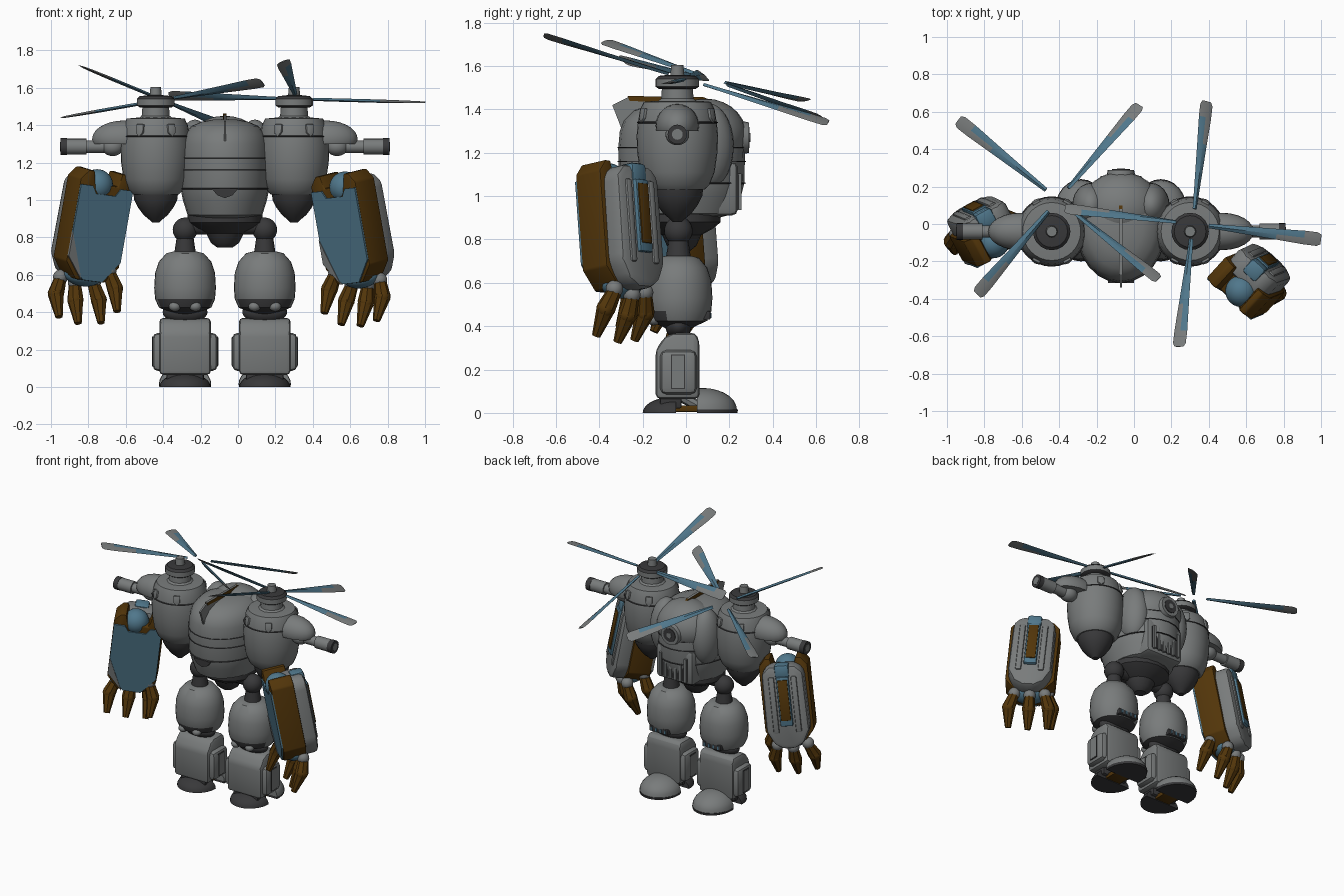
import bpy, bmesh, math
from mathutils import Matrix, Vector

cube = bpy.data.objects.get("Cube")
if cube:
    bpy.data.objects.remove(cube)


def material(name, rgb):
    m = bpy.data.materials.new(name)
    m.use_nodes = True
    m.diffuse_color = (*rgb, 1)
    m.node_tree.nodes["Principled BSDF"].inputs["Base Color"].default_value = (*rgb, 1)
    return m


MATS = [material("armour grey", (.19, .2, .2)), material("dark metal", (.04, .04, .042)),
        material("steel blue", (.08, .185, .26)), material("rust brown", (.085, .036, .003))]
GREY, DARK, BLUE, BROWN = range(4)
MID = -0.07   # symmetry plane of the body
made = []


def spin(degrees, axis):
    return Matrix.Rotation(math.radians(degrees), 4, axis)


def finish(name, bm, mat, matrix=None, bevel=0):
    """mat is a colour index, or a rule taking a face in local space."""
    bmesh.ops.recalc_face_normals(bm, faces=bm.faces)
    if bevel:
        bmesh.ops.bevel(bm, geom=bm.edges[:], offset=bevel, segments=2, affect='EDGES', profile=.5)
    bm.normal_update()
    for f in bm.faces:
        f.material_index = mat(f) if callable(mat) else mat
    if matrix:
        bm.transform(matrix)
    me = bpy.data.meshes.new(name)
    bm.to_mesh(me)
    bm.free()
    for m in MATS:
        me.materials.append(m)
    ob = bpy.data.objects.new(name, me)
    bpy.context.collection.objects.link(ob)
    made.append(ob)


def loft(name, rings, mat, matrix=None):
    bm = bmesh.new()
    loops = [[bm.verts.new(p) for p in ring] for ring in rings]
    n = len(loops[0])
    for a, b in zip(loops, loops[1:]):
        for i in range(n):
            j = (i + 1) % n
            bm.faces.new((a[i], a[j], b[j], b[i]))
    bm.faces.new(loops[0])
    bm.faces.new(loops[-1])
    finish(name, bm, mat, matrix)


def lathe(name, profile, loc, mat, sy=1, sides=32, matrix=None):
    turn = [(math.cos(2 * math.pi * i / sides), math.sin(2 * math.pi * i / sides)) for i in range(sides)]
    rings = [[(loc[0] + r * c, loc[1] + r * s * sy, loc[2] + z) for c, s in turn] for r, z in profile]
    loft(name, rings, mat, matrix)


def rod(name, a, b, ra, rb, mat, sides=16, matrix=None):
    a, b = Vector(a), Vector(b)
    m = Matrix.Translation(a) @ (b - a).to_track_quat('Z', 'Y').to_matrix().to_4x4()
    lathe(name, [(ra, 0), (rb, (b - a).length)], (0, 0, 0), mat, 1, sides, matrix @ m if matrix else m)


def ball(name, loc, radii, mat, matrix=None, cuts=()):
    bm = bmesh.new()
    bmesh.ops.create_uvsphere(bm, u_segments=24, v_segments=14, radius=1)
    bm.transform(Matrix.Translation(loc) @ Matrix.Diagonal((*radii, 1)))
    for co, no in cuts:   # remove the side the normal points to, then cap
        bmesh.ops.bisect_plane(bm, geom=bm.verts[:] + bm.edges[:] + bm.faces[:],
                               plane_co=co, plane_no=no, clear_outer=True)
        bmesh.ops.holes_fill(bm, edges=[e for e in bm.edges if e.is_boundary])
    finish(name, bm, mat, matrix)


def box(name, lo, hi, mat, bevel=0, matrix=None):
    bm = bmesh.new()
    bmesh.ops.create_cube(bm, size=1)
    lo, hi = Vector(lo), Vector(hi)
    bm.transform(Matrix.Translation((lo + hi) / 2) @ Matrix.Diagonal((*(hi - lo), 1)))
    finish(name, bm, mat, matrix, bevel)


def slab(name, outline, y0, y1, mat, bevel=0, matrix=None):
    """Outline in x and z, extruded along y."""
    bm = bmesh.new()
    f = bm.faces.new([bm.verts.new((x, y0, z)) for x, z in outline])
    ext = bmesh.ops.extrude_face_region(bm, geom=[f])['geom']
    bmesh.ops.translate(bm, vec=(0, y1 - y0, 0), verts=[v for v in ext if isinstance(v, bmesh.types.BMVert)])
    finish(name, bm, mat, matrix, bevel)


# Torso: barrel, seams, face, porthole, grille, fin
lathe("torso", [(.14, .9), (.2, .92), (.225, 1), (.237, 1.06), (.24, 1.22), (.234, 1.3), (.218, 1.35),
                (.18, 1.395), (.12, 1.42), (.06, 1.43), (.01, 1.432)], (MID, -.02, 0), GREY, 1.22, 24)
for z in (1.06, 1.16, 1.225):
    lathe("torso_seam", [(.234, z - .004), (.243, z - .0015), (.243, z + .0015), (.234, z + .004)],
          (MID, -.02, 0), DARK, 1.22, 24)
ball("torso_face", (MID, .09, 1.28), (.21, .19, .17), GREY)
for s in (-1, 1):
    ball("torso_cheek", (MID + s * .16, .1, 1.23), (.1, .12, .2), GREY)
rod("porthole_ring", (MID, .2, 1.27), (MID, .29, 1.27), .09, .07, GREY, 20)
rod("porthole_glass", (MID, .28, 1.27), (MID, .294, 1.27), .048, .048, DARK, 20)
rod("porthole_hub", (MID, .28, 1.27), (MID, .298, 1.27), .024, .02, GREY, 12)
box("jaw", (MID - .15, 0, .91), (MID + .15, .24, 1.16), GREY, .03)
box("grille_back", (MID - .115, .2, .94), (MID + .115, .244, 1.1), DARK)
for i in range(6):
    x = MID - .1 + i * .04
    box("grille_bar", (x - .009, .23, .935), (x + .009, .257, 1.105), GREY)
slab("rear_vent", [(MID - .07, 1.06), (MID + .07, 1.06), (MID + .04, 1.025), (MID, 1.01), (MID - .04, 1.025)],
     -.315, -.295, DARK)
to_yz = Matrix.Translation((MID, 0, 0)) @ spin(90, 'Z')
slab("fin", [(-.27, 1.455), (-.34, 1.42), (-.27, 1.24), (0, 1.2), (.17, 1.3), (.12, 1.44)], -.006, .006, GREY, 0, to_yz)
slab("fin_edge", [(-.26, 1.44), (-.27, 1.462), (.08, 1.457), (.17, 1.42), (.1, 1.42)], -.009, .009,
     lambda f: GREY if f.normal.z > .95 else BROWN, 0, to_yz)

# Pelvis
lathe("pelvis", [(.2, .94), (.2, .88), (.16, .85), (.1, .82), (.075, .77), (.04, .745)], (MID, -.02, 0), DARK, .9, 16)
rod("hip_axle", (MID - .21, -.035, .86), (MID + .21, -.035, .86), .045, .045, DARK)

for s in (-1, 1):
    # Engine pod with shoulder gun
    px, py = MID + s * .37, -.04
    lathe("pod", [(.1, 1.44), (.155, 1.435), (.172, 1.4), (.182, 1.34), (.188, 1.28), (.185, 1.2),
                  (.172, 1.11), (.15, 1.055), (.125, 1.03)], (px, py, 0), GREY)
    lathe("pod_seam", [(.18, 1.335), (.187, 1.338), (.187, 1.342), (.18, 1.345)], (px, py, 0), DARK)
    lathe("pod_tail", [(.12, 1.04), (.115, 1.0), (.095, .96), (.065, .92), (.035, .895), (.02, .88)],
          (px, py, 0), DARK, 1, 16)
    for a in (-28, 28, 152, 208):
        m = Matrix.Translation((px, py, 1.37)) @ spin(a, 'Z') @ Matrix.Translation((0, -.18, 0)) @ spin(-10, 'X')
        slab("pod_badge", [(-.022, .035), (.022, .035), (.022, -.01), (0, -.035), (-.022, -.01)],
             -.008, .01, GREY, .004, m)
    ball("shoulder_cowl", (px + s * .17, py, 1.325), (.17, .1, .1), GREY, None,
         [((0, 0, 1.3), (0, 0, -1))])
    ball("gun_socket", (px + s * .23, py, 1.285), (.06, .055, .05), GREY)
    rod("gun_barrel", (px + s * .2, py, 1.285), (px + s * .4, py, 1.285), .033, .033, GREY)
    rod("gun_sleeve", (px + s * .37, py, 1.285), (px + s * .48, py, 1.285), .043, .043, GREY)
    rod("gun_muzzle", (px + s * .475, py, 1.285), (px + s * .51, py, 1.285), .045, .045, DARK)
    rod("gun_bore", (px + s * .5, py, 1.285), (px + s * .512, py, 1.285), .025, .025, GREY)

    # Rotor hub and tilted blades, pitched opposite ways on the two sides
    lathe("rotor_neck", [(.1, 1.43), (.075, 1.45), (.07, 1.51)], (px, py, 0), GREY, 1, 12)
    lathe("rotor_cap", [(.085, 1.495), (.1, 1.505), (.1, 1.54), (.085, 1.555), (.04, 1.56)], (px, py, 0),
          lambda f: DARK if f.calc_center_median().z > 1.542 or f.normal.z < -.5 else GREY, 1, 20)
    rod("rotor_nub", (px, py, 1.55), (px, py, 1.605), .033, .028, GREY, 12)
    centre = (-.405, .13, 1.535) if s < 0 else (.315, 0, 1.54)
    tilt = Vector((0, 0, 1)).rotation_difference(Vector((.063, .3, 1))).to_matrix().to_4x4()
    for k in range(4):
        m = Matrix.Translation(centre) @ tilt @ spin((50.5 if s < 0 else 83.3) + 90 * k, 'Z') @ spin(s * 25, 'X')
        rings = [[(r, -w, 0), (r, 0, -t), (r, w, 0), (r, 0, t)] for r, w, t in
                 ((.085, .012, .008), (.2, .017, .009), (.45, .029, .009), (.6, .037, .007), (.67, .037, .005), (.69, .026, .003))]
        loft("rotor_blade", rings,
             lambda f: BLUE if f.calc_center_median().x < (.6 if f.normal.y * s > 0 else .4) else GREY, m)

    # Leg
    lx, ly = MID + s * .213, -.035
    to_side = Matrix.Translation((lx, 0, 0)) @ spin(90, 'Z')
    ball("hip_joint", (lx, ly, .84), (.066, .066, .066), DARK)
    rod("hip_post", (lx, ly, .8), (lx, ly, .7), .045, .06, DARK)
    lathe("thigh", [(.06, .725), (.1, .715), (.14, .67), (.16, .61), (.165, .53), (.16, .47), (.14, .425), (.06, .39)],
          (lx, ly, 0), lambda f: DARK if f.calc_center_median().z < .47 and f.normal.y < -.35 or f.normal.z < -.7 else GREY, .95)
    box("thigh_vent", (lx - .075, .05, .43), (lx + .075, .113, .47), DARK, .005)
    for i in range(4):
        x = lx - .054 + i * .036
        box("vent_bar", (x - .006, .09, .438), (x + .006, .118, .462), BLUE)
    ball("knee_joint", (lx, ly, .4), (.12, .06, .06), DARK)
    slab("shin", [(-.14, .065), (-.14, .29), (-.1, .35), (-.06, .368), (.045, .37), (.062, .33), (.062, .065)],
         -.138, .138, GREY, .022, to_side)
    for t in (-1, 1):
        ball("knee_pad", (lx + t * .055, -.15, .43), (.032, .03, .026), GREY)
        box("shin_plate", (lx + t * .14 - .034, -.12, .085), (lx + t * .14 + .034, .05, .29), GREY, .03)
        box("shin_inset", (lx + t * .174 - .002, -.07, .11), (lx + t * .174 + .002, -.005, .27), DARK)
        box("shin_inset_panel", (lx + t * .175 - .003, -.065, .115), (lx + t * .175 + .003, -.01, .265), GREY)
    box("ankle", (lx - .1, -.12, .02), (lx + .1, -.02, .1), DARK, .01)
    rod("ankle_strut", (lx, -.03, .08), (lx, .06, .03), .025, .025, GREY, 8)
    ball("heel", (lx, -.055, 0), (.137, .145, .075), DARK, None,
         [((0, -.045, 0), (0, 1, 0)), ((0, 0, 0), (0, 0, -1))])
    box("sole_bridge", (lx - .06, -.06, .004), (lx + .06, .1, .035), BROWN, .005)
    ball("toe_cap", (lx, .075, .015), (.14, .16, .1), GREY, None,
         [((0, .05, 0), (0, -1, 0)), ((0, 0, .015), (0, 0, -1))])
    ball("toe_sole", (lx, .075, .016), (.14, .165, .1), DARK, None,
         [((0, .05, 0), (0, -1, 0)), ((0, 0, .016), (0, 0, 1)), ((0, 0, 0), (0, 0, -1))])

    # Floating gauntlet: local +y is the outer shell, +z is up, the lower end leans outward
    m = (Matrix.Translation((-.805, -.02, .85) if s < 0 else (.64, -.285, .84))
         @ spin(-s * 10, 'Y') @ spin(4, 'X') @ spin(29 if s < 0 else -43, 'Z'))
    slab("arm_frame", [(-.163, .27), (-.12, .32), (-.085, .32), (-.07, .25), (.07, .25), (.085, .32), (.12, .32),
                       (.163, .27), (.163, -.18), (.09, -.27), (-.09, -.27), (-.163, -.18)], -.13, .025, BROWN, .008, m)
    slab("arm_shell", [(-.14, .24), (-.09, .29), (.09, .29), (.14, .24), (.145, -.16), (.1, -.25),
                       (.04, -.285), (-.04, -.285), (-.1, -.25), (-.145, -.16)], -.02, .115, GREY, .03, m)
    slab("arm_inner_panel", [(-.16, .24), (-.085, .24), (-.06, .2), (.06, .2), (.085, .24), (.16, .24),
                             (.16, -.15), (.07, -.268), (-.05, -.268), (-.16, -.15)], -.139, -.12, BLUE, 0, m)
    slab("arm_inner_corner", [(-.161, -.02), (-.06, -.269), (-.161, -.15)], -.143, -.12, GREY, 0, m)
    ball("arm_joint", (s * .02, -.06, .24), (.085, .085, .085), BLUE, m)
    box("arm_cap", (-.05, .03, .2), (.05, .125, .3), BLUE, .02, m)
    box("arm_channel", (-.042, .09, -.12), (.042, .135, .22), BLUE, .008, m)
    box("arm_strip", (-.033, .12, -.08), (.033, .141, .2), BROWN, .004, m)
    for t in (-1, 1):
        box("arm_ridge", (t * .075 - .02, .09, -.17), (t * .075 + .02, .126, .22), GREY, .012, m)

    # Fingers and thumb
    for x, y, z, spread in ((-.11, 0, -.28, -.03), (-.01, .01, -.3, 0), (.095, 0, -.28, .03), (-s * .12, -.1, -.2, -s * .035)):
        k = (x + spread, y - .035, z - .09)
        tip = (x + spread * .9, y - .11, z - .205)
        ball("knuckle", (x, y, z), (.04, .04, .04), GREY, m)
        rod("finger_base", (x, y, z - .01), k, .034, .045, BROWN, 8, m)
        ball("finger_joint", k, (.043, .043, .043), BROWN, m)
        rod("finger_tip", k, tip, .044, .02, BROWN, 8, m)
    ball("palm", (0, -.04, -.25), (.11, .08, .06), BLUE, m)

for ob in made:
    ob.select_set(True)
bpy.context.view_layer.objects.active = made[0]
bpy.ops.object.shade_smooth_by_angle(angle=math.radians(35))
